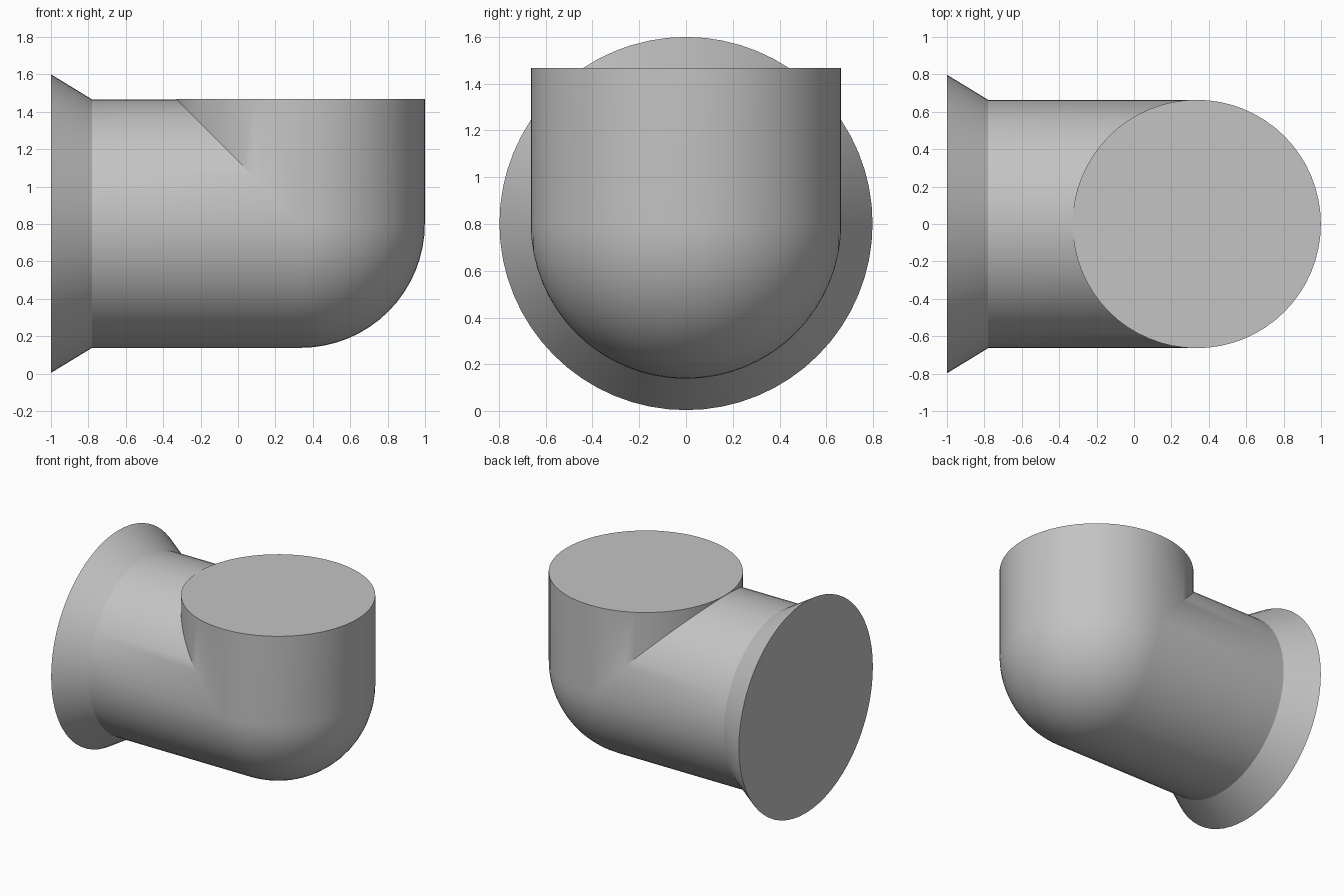
import bpy, bmesh, math

if "Cube" in bpy.data.objects:
    bpy.data.objects.remove(bpy.data.objects["Cube"], do_unlink=True)

SIDES, ARC_STEPS = 64, 16
RADIUS, FLARE_RADIUS = 0.664, 0.798
BEND_X, AXIS_Z, TOP_Z = 0.335, 0.802, 1.468

grey = bpy.data.materials.new("plain grey")
grey.use_nodes = True
colour = (0.55, 0.55, 0.55, 1)
grey.diffuse_color = colour
grey.node_tree.nodes["Principled BSDF"].inputs["Base Color"].default_value = colour


def lengthwise_path(angle):
    """Points along the elbow at one angle round the pipe."""
    c, s = math.cos(angle), math.sin(angle)
    y, up = RADIUS * c, RADIUS * s
    # flared mouth and start of the straight pipe
    path = [(-1, FLARE_RADIUS * c, AXIS_Z + FLARE_RADIUS * s),
            (-0.78, y, AXIS_Z + up)]
    # mitred inner corner, or spherical outer bend
    for i in range(ARC_STEPS + 1):
        turn = math.pi / 2 * i / ARC_STEPS
        if up > 0:
            path.append((BEND_X - up, y, AXIS_Z + up))
        else:
            path.append((BEND_X - up * math.sin(turn), y,
                         AXIS_Z + up * math.cos(turn)))
    # upright outlet
    path.append((BEND_X - up, y, TOP_Z))
    return path


# elbow skin and its closed ends
bm = bmesh.new()
rows = [[bm.verts.new(p) for p in lengthwise_path(2 * math.pi * i / SIDES)]
        for i in range(SIDES)]
for i, row in enumerate(rows):
    following = rows[(i + 1) % SIDES]
    for j in range(len(row) - 1):
        bm.faces.new((row[j], row[j + 1], following[j + 1], following[j]))
for end in (0, -1):
    bm.faces.new([row[end] for row in rows])
bmesh.ops.remove_doubles(bm, verts=bm.verts, dist=0.0001)
bmesh.ops.recalc_face_normals(bm, faces=bm.faces)

mesh = bpy.data.meshes.new("pipe_elbow")
bm.to_mesh(mesh)
bm.free()
mesh.materials.append(grey)
elbow = bpy.data.objects.new("pipe_elbow", mesh)
bpy.context.collection.objects.link(elbow)

bpy.ops.object.select_all(action="DESELECT")
elbow.select_set(True)
bpy.context.view_layer.objects.active = elbow
bpy.ops.object.shade_smooth_by_angle(angle=math.radians(28))
